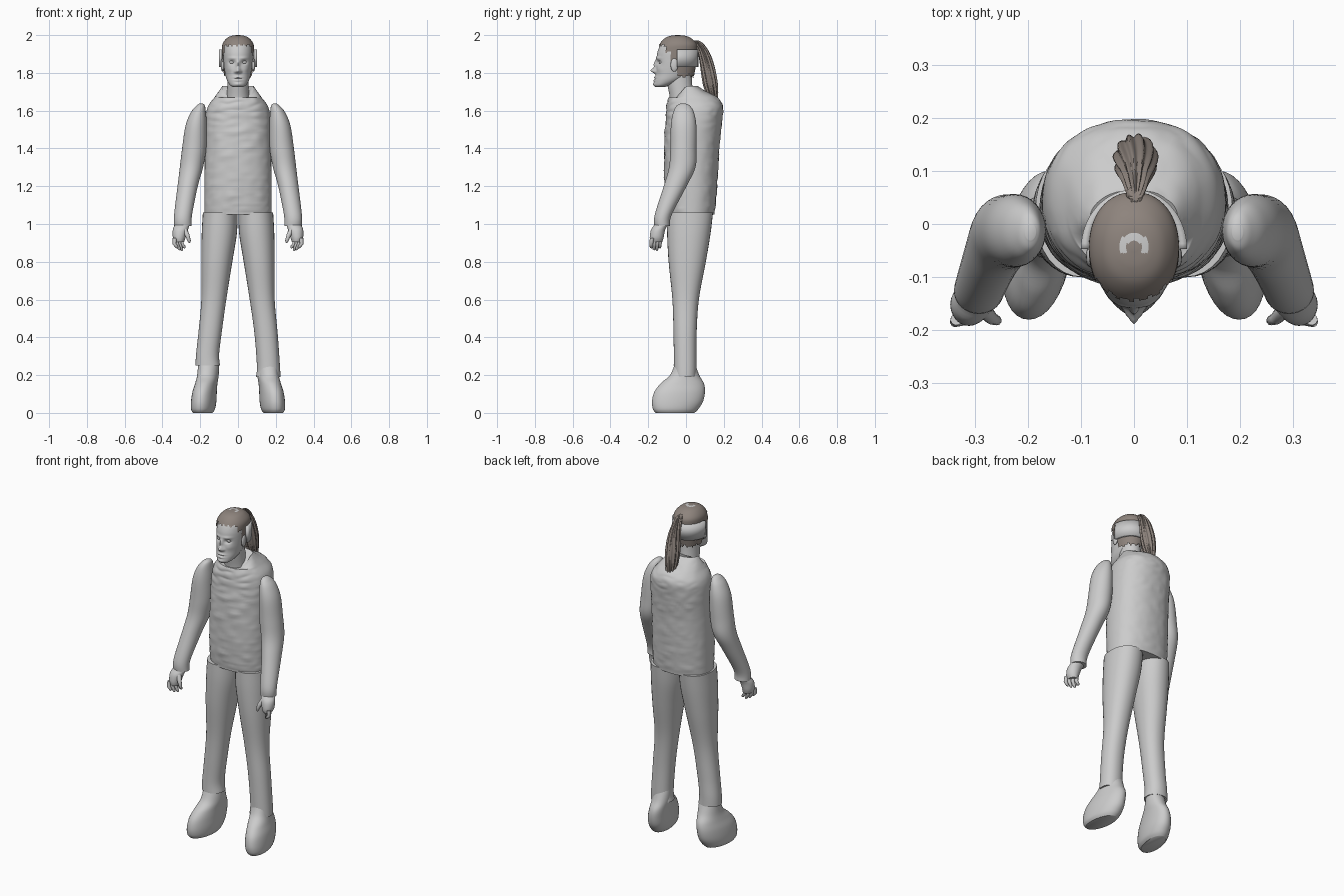
import bpy, bmesh, math
from mathutils import Vector, noise

cube = bpy.data.objects.get("Cube")
if cube:
    bpy.data.objects.remove(cube, do_unlink=True)


def material(name, rgb):
    m = bpy.data.materials.new(name)
    m.use_nodes = True
    m.diffuse_color = (*rgb, 1)
    m.node_tree.nodes["Principled BSDF"].inputs["Base Color"].default_value = (*rgb, 1)
    return m


GREY = material("plain_grey", (0.6, 0.6, 0.6))
BROWN = material("hair_brown", (0.27, 0.23, 0.205))


def finish(name, bm, mats, angle=50):
    bmesh.ops.recalc_face_normals(bm, faces=bm.faces)
    me = bpy.data.meshes.new(name)
    bm.to_mesh(me)
    bm.free()
    ob = bpy.data.objects.new(name, me)
    bpy.context.collection.objects.link(ob)
    for m in mats:
        me.materials.append(m)
    bpy.ops.object.select_all(action="DESELECT")
    ob.select_set(True)
    bpy.context.view_layer.objects.active = ob
    bpy.ops.object.shade_smooth_by_angle(angle=math.radians(angle))
    return ob


def catmull(a, b, c, d, t):
    return [0.5 * (2 * q + (r - p) * t + (2 * p - 5 * q + 4 * r - s) * t * t
                   + (3 * q - p - 3 * r + s) * t ** 3) for p, q, r, s in zip(a, b, c, d)]


def loft(sections, segs=32, steps=6, power=2.0, warp=None, side=1):
    """Skin stacked rounded rings; each section is z, x range, y range."""
    s = [sections[0]] + list(sections) + [sections[-1]]
    rows = [catmull(*s[i:i + 4], k / steps) for i in range(len(s) - 3) for k in range(steps)]
    rows.append(list(sections[-1]))
    bm = bmesh.new()
    rings = []
    for z, x0, x1, y0, y1 in rows:
        ring = []
        for k in range(segs):
            a = math.tau * k / segs
            c, n = math.cos(a), math.sin(a)
            p = Vector(((x0 + x1) / 2 + (x1 - x0) / 2 * math.copysign(abs(c) ** (2 / power), c),
                        (y0 + y1) / 2 + (y1 - y0) / 2 * math.copysign(abs(n) ** (2 / power), n), z))
            if warp:
                p = warp(p, a)
            ring.append(bm.verts.new((p.x * side, p.y, p.z)))
        rings.append(ring)
    for lo, hi in zip(rings, rings[1:]):
        for k in range(segs):
            j = (k + 1) % segs
            bm.faces.new((lo[k], lo[j], hi[j], hi[k]))
    bm.faces.new(rings[0])
    bm.faces.new(rings[-1])
    return bm


def even(*rows):
    """Sections symmetric about x = 0: z, half width, y range."""
    return [(z, -w, w, y0, y1) for z, w, y0, y1 in rows]


def ball(name, loc, size, mat=GREY):
    bm = bmesh.new()
    bmesh.ops.create_uvsphere(bm, u_segments=16, v_segments=10, radius=1)
    for v in bm.verts:
        v.co = Vector(loc) + v.co * Vector(size)
    return finish(name, bm, [mat])


def tube(name, points, radii):
    cu = bpy.data.curves.new(name, "CURVE")
    cu.dimensions = "3D"
    cu.bevel_depth = 1
    cu.bevel_resolution = 3
    cu.use_fill_caps = True
    sp = cu.splines.new("POLY")
    sp.points.add(len(points) - 1)
    sp.use_smooth = True
    for q, p, r in zip(sp.points, points, radii):
        q.co, q.radius = (*p, 1), r
    cu.materials.append(GREY)
    bpy.context.collection.objects.link(bpy.data.objects.new(name, cu))


# Sleeveless vest with soft creases and a dipped front collar
def crease(p, a):
    w = 0.007 * noise.noise(p * Vector((16, 16, 26)))
    if p.y < 0:
        w += 0.003 * math.sin(p.z * 75)
    p.y += math.copysign(w, p.y) if p.z > 1.07 else 0
    top = max(0, (p.z - 1.67) / 0.06)
    p.z -= 0.06 * top * min(1, max(0, -p.y / 0.05))
    return p


vest = even((1.05, .177, -.1, .15), (1.2, .178, -.112, .163), (1.4, .175, -.113, .175),
            (1.55, .172, -.105, .19), (1.62, .16, -.1, .194), (1.67, .125, -.09, .165),
            (1.705, .1, -.07, .1), (1.73, .083, -.055, .062))
finish("vest", loft(vest, 72, 12, 2.25, crease), [GREY])


# Trousers, boots, arms and hands on both sides
def toe_out(p, a):
    p.x += 0.12 * (-p.y - 0.04)
    return p


for side, word, hem in ((1, "left", .19), (-1, "right", .25)):
    leg = [(hem, .095, .225, -.065, .055), (hem + .06, .1, .222, -.064, .055),
           (.42, .087, .21, -.066, .056), (.6, .062, .194, -.072, .068),
           (.8, .03, .194, -.092, .105), (.95, .006, .192, -.1, .13), (1.06, .002, .186, -.1, .143)]
    finish(word + "_trouser_leg", loft(leg, side=side, power=2.15), [GREY])

    boot = [(0, .135, .235, -.16, .045), (.02, .122, .245, -.175, .065), (.06, .116, .246, -.18, .09),
            (.11, .115, .24, -.168, .1), (.155, .113, .228, -.135, .095), (.2, .107, .219, -.085, .07),
            (.26, .105, .215, -.058, .048)]
    finish(word + "_boot", loft(boot, 36, 6, 2.1, toe_out, side), [GREY])

    arm = [(.99, .245, .338, -.168, -.085), (1.05, .243, .338, -.165, -.075),
           (1.2, .213, .32, -.118, .003), (1.3, .185, .308, -.09, .05), (1.4, .168, .296, -.083, .056),
           (1.52, .166, .278, -.08, .055), (1.59, .17, .25, -.068, .042), (1.625, .175, .222, -.05, .022),
           (1.637, .185, .205, -.03, .0)]
    finish(word + "_arm", loft(arm, side=side), [GREY])

    palm = [(.905, .285, .335, -.188, -.125), (.93, .277, .345, -.192, -.118),
            (.97, .265, .345, -.185, -.11), (1.0, .255, .333, -.165, -.095), (1.03, .255, .33, -.16, -.09)]
    finish(word + "_palm", loft(palm, 24, 4, side=side), [GREY])
    for i in range(4):
        x, y, drop = .335 - .013 * i, -.18 + .015 * i, (.045, .055, .058, .045)[i]
        tube(f"{word}_finger_{i + 1}",
             [(side * x, y, .925), (side * (x + .002), y - .004, .895),
              (side * (x - .012), y - .004, .923 - drop), (side * (x - .015), y - .003, .917 - drop)],
             [.011, .0105, .008, .003])
    tube(word + "_thumb", [(side * .285, -.16, .97), (side * .268, -.178, .94),
                           (side * .258, -.182, .91), (side * .257, -.182, .9)], [.016, .012, .009, .003])

# Neck
neck = even((1.6, .07, -.085, .05), (1.67, .06, -.086, .04), (1.75, .056, -.1, .032), (1.81, .056, -.1, .03))
finish("neck", loft(neck), [GREY])

# Head with features pushed in or out: x, z, spread x, spread z, depth
bumps = [(0, 1.812, .012, .013, -.028), (0, 1.845, .009, .022, -.014), (0, 1.776, .02, .005, -.007),
         (0, 1.769, .022, .0025, .005), (0, 1.76, .017, .005, -.006), (0, 1.74, .02, .009, -.006)]
for s in (-1, 1):
    bumps += [(s * .032, 1.855, .015, .010, .014), (s * .03, 1.878, .022, .007, -.005),
              (s * .014, 1.806, .007, .007, -.009), (s * .045, 1.82, .018, .016, -.004)]


def features(p, a):
    w = min(1, max(0, (-p.y - .08) / .05))
    p.y += w * sum(d * math.exp(-((p.x - x) / sx) ** 2 - ((p.z - z) / sz) ** 2)
                   for x, z, sx, sz, d in bumps)
    return p


head = even((1.724, .022, -.16, -.12), (1.735, .042, -.168, -.08), (1.76, .058, -.167, -.02),
            (1.79, .067, -.161, .02), (1.83, .074, -.158, .045), (1.87, .077, -.156, .05),
            (1.91, .078, -.151, .052), (1.95, .073, -.134, .045), (1.98, .052, -.105, .02),
            (1.992, .022, -.07, -.015))
finish("head", loft(head, 96, 9, 2.1, features), [GREY], 70)
for s, word in ((1, "left"), (-1, "right")):
    ball(word + "_eye", (s * .032, -.134, 1.856), (.014, .010, .008))
    ball(word + "_ear", (s * .082, -.062, 1.842), (.009, .02, .036))

# Hair cap trimmed along the hairline, with a bare crescent on the crown
hair = even((1.77, .07, -.13, .04), (1.85, .083, -.15, .054), (1.92, .085, -.152, .06),
            (1.955, .081, -.138, .056), (1.983, .06, -.113, .028), (1.996, .035, -.083, -.002),
            (2.0, .006, -.05, -.038))
bm = loft(hair, 64, 8, 2.15)


def below_hairline(c):
    line = 1.945 if c.y < -.105 else 1.905 if c.y < -.078 else 1.81 if c.y < -.05 else 1.785
    return c.z < line + .006 * math.sin(c.x * 260)


bmesh.ops.delete(bm, geom=[f for f in bm.faces if below_hairline(f.calc_center_median())], context="FACES")
for f in bm.faces:
    c = f.calc_center_median()
    r = math.hypot(c.x, c.y + .044)
    f.material_index = int(c.z > 1.99 and .014 < r < .028 and c.y > -.055)
finish("hair_cap", bm, [BROWN, GREY])

# Open band around the back of the head
bm = bmesh.new()
rows = [[bm.verts.new((.1 * math.cos(a), -.047 + .112 * math.sin(a), z))
         for a in [math.pi * k / 32 for k in range(33)]] for z in (1.83, 1.925)]
for k in range(32):
    bm.faces.new((rows[0][k], rows[0][k + 1], rows[1][k + 1], rows[1][k]))
band = finish("head_band", bm, [GREY])
solid = band.modifiers.new("thickness", "SOLIDIFY")
solid.thickness = .016
solid.offset = -1


# Ponytail with strand ridges
def strands(p, a):
    p.x += .0035 * math.cos(a) * math.sin(a * 11 + p.z * 14) + .003
    p.y += .0035 * math.sin(a) * math.sin(a * 11 + p.z * 14)
    return p


tail = even((1.615, .004, .15, .158), (1.66, .022, .122, .166), (1.73, .036, .095, .167),
            (1.8, .04, .083, .157), (1.87, .034, .073, .138), (1.92, .024, .062, .115),
            (1.955, .016, .045, .088), (1.972, .008, .04, .062))
finish("ponytail", loft(tail, 88, 6, 2, strands), [BROWN])
ball("hair_tie", (0, .056, 1.958), (.015, .016, .014), BROWN)
